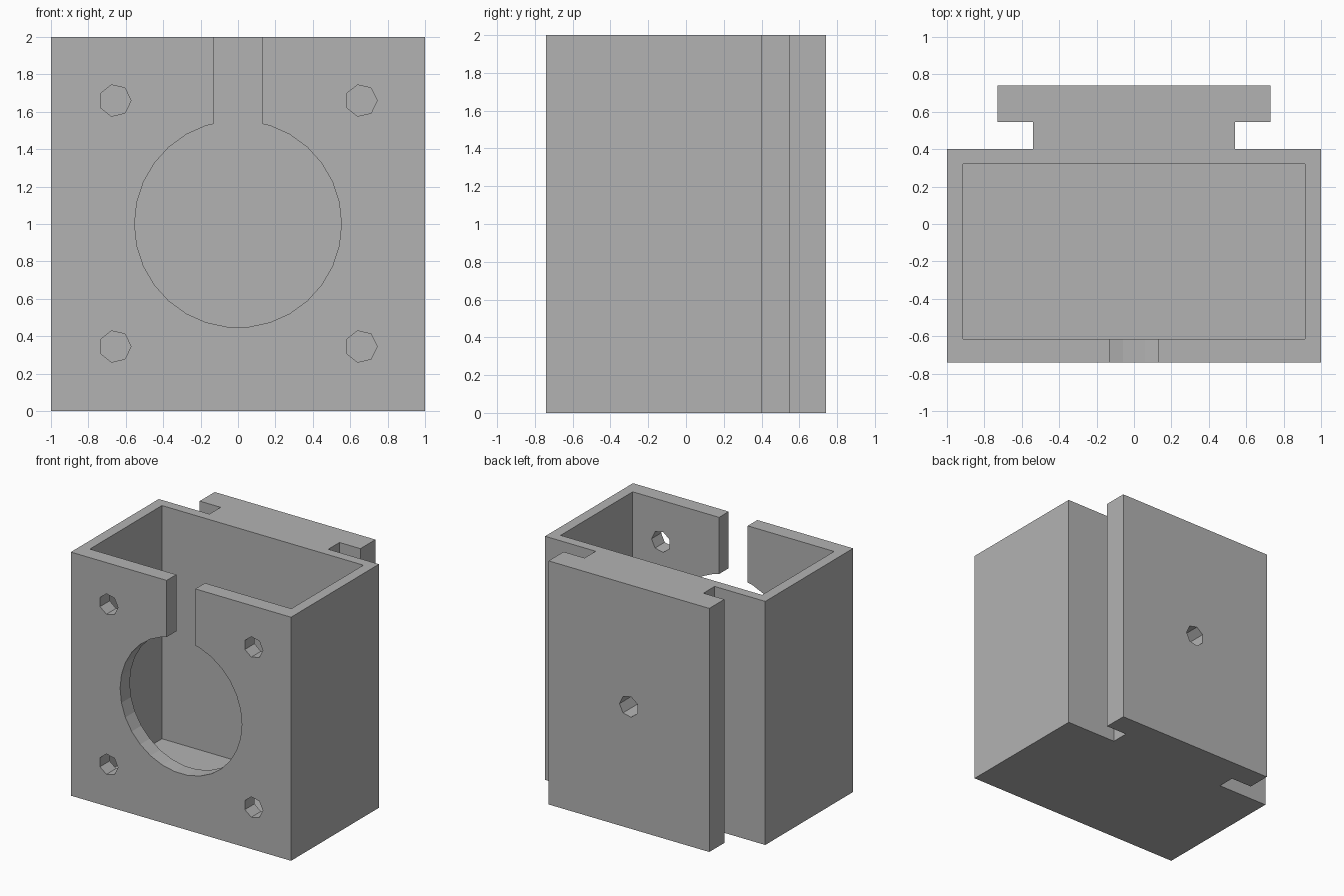
import bpy, bmesh
from math import sin, cos, tau
from mathutils import Vector

cube = bpy.data.objects.get("Cube")
if cube:
    bpy.data.objects.remove(cube, do_unlink=True)

grey = bpy.data.materials.new("plain grey")
grey.use_nodes = True
colour = (0.45, 0.45, 0.45, 1)
grey.diffuse_color = colour
grey.node_tree.nodes["Principled BSDF"].inputs["Base Color"].default_value = colour


def prism(name, outline, axis, start, end):
    """Extrude a flat outline along z (x, y points) or y (x, z points)."""
    bm = bmesh.new()
    place = (lambda a, b: (a, b, start)) if axis == "z" else (lambda a, b: (a, start, b))
    face = bm.faces.new([bm.verts.new(place(a, b)) for a, b in outline])
    step = Vector((0, 0, end - start) if axis == "z" else (0, end - start, 0))
    grown = bmesh.ops.extrude_face_region(bm, geom=[face])["geom"]
    bmesh.ops.translate(bm, vec=step, verts=[v for v in grown if isinstance(v, bmesh.types.BMVert)])
    bmesh.ops.recalc_face_normals(bm, faces=bm.faces)
    mesh = bpy.data.meshes.new(name)
    bm.to_mesh(mesh)
    bm.free()
    mesh.materials.append(grey)
    obj = bpy.data.objects.new(name, mesh)
    bpy.context.collection.objects.link(obj)
    return obj


def circle(x, z, radius, sides):
    return [(x + radius * cos(tau * i / sides), z + radius * sin(tau * i / sides))
            for i in range(sides)]


def cut(target, cutter):
    cutter.hide_render = True
    mod = target.modifiers.new("cut", "BOOLEAN")
    mod.operation = "DIFFERENCE"
    mod.solver = "EXACT"
    mod.object = cutter
    bpy.context.view_layer.objects.active = target
    bpy.ops.object.modifier_apply(modifier=mod.name)
    bpy.data.objects.remove(cutter, do_unlink=True)


# Box body with T-shaped mounting rail on the back, one mirrored profile
half = [(1, -0.74), (1, 0.4), (0.54, 0.4), (0.54, 0.545), (0.73, 0.545), (0.73, 0.74)]
profile = half + [(-x, y) for x, y in reversed(half)]
housing = prism("housing", profile, "z", 0, 2)

# Open-topped cavity
inner = [(-0.915, -0.615), (0.915, -0.615), (0.915, 0.32), (-0.915, 0.32)]
cut(housing, prism("cavity_cutter", inner, "z", 0.085, 2.2))

# Round front opening with a slot up to the rim
cut(housing, prism("opening_cutter", circle(0, 1, 0.553, 30), "y", -0.9, -0.4))
slot = [(-0.13, 1.2), (0.13, 1.2), (0.13, 2.2), (-0.13, 2.2)]
cut(housing, prism("slot_cutter", slot, "y", -0.9, -0.4))

# Four screw holes in the front wall
for x in (-0.658, 0.658):
    for z in (0.345, 1.66):
        cut(housing, prism("screw_cutter", circle(x, z, 0.086, 7), "y", -0.9, -0.4))

# Blind screw hole in the middle of the rail
cut(housing, prism("rail_hole_cutter", circle(0, 1, 0.086, 7), "y", 0.42, 0.9))
